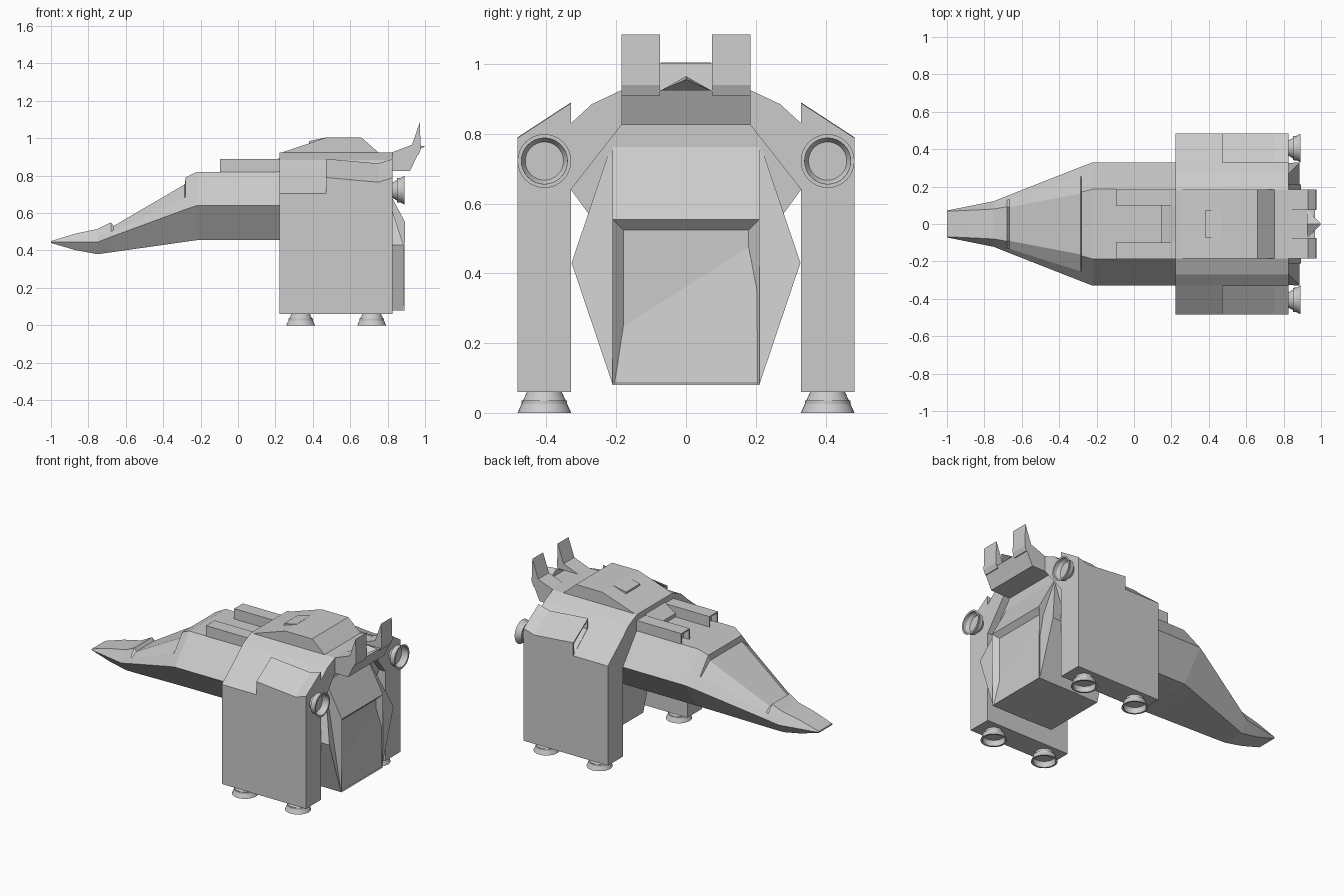
import bpy, bmesh
from math import pi
from mathutils import Matrix, Vector

if "Cube" in bpy.data.objects:
    bpy.data.objects.remove(bpy.data.objects["Cube"])


def finish(name, bm):
    bmesh.ops.recalc_face_normals(bm, faces=bm.faces[:])
    me = bpy.data.meshes.new(name)
    bm.to_mesh(me)
    bm.free()
    ob = bpy.data.objects.new(name, me)
    bpy.context.collection.objects.link(ob)
    return ob


def inset(bm, test, thickness, depth):
    """Sink a panel into every face whose centre and normal pass the test."""
    bmesh.ops.recalc_face_normals(bm, faces=bm.faces[:])
    faces = [f for f in bm.faces if test(f.calc_center_median(), f.normal)]
    bmesh.ops.inset_individual(bm, faces=faces, thickness=thickness, depth=0)
    bmesh.ops.inset_individual(bm, faces=faces, thickness=0.001, depth=-depth)


def loft(sections):
    """Skin closed rings of 3D points, capping both ends."""
    bm = bmesh.new()
    rings = [[bm.verts.new(p) for p in s] for s in sections]
    n = len(rings[0])
    for a, b in zip(rings, rings[1:]):
        for i in range(n):
            j = (i + 1) % n
            bm.faces.new((a[i], a[j], b[j], b[i]))
    bm.faces.new(rings[0])
    bm.faces.new(rings[-1])
    return bm


def side_profile(name, pts, y0, y1):
    """Extrude an x-z outline across y."""
    return finish(name, loft([[(x, y, z) for x, z in pts] for y in (y0, y1)]))


def mirrored(half):
    return half + [(-y, z) for y, z in reversed(half)]


def cone(name, loc, r_in, r_out, length, direction):
    """Hollow nozzle opening toward the given direction."""
    bm = bmesh.new()
    bmesh.ops.create_cone(bm, cap_ends=True, segments=32, radius1=r_in,
                          radius2=r_out, depth=length)
    inset(bm, lambda c, n: n.z > 0.9, 0.011, length * 0.6)
    rot = Vector((0, 0, 1)).rotation_difference(Vector(direction)).to_matrix().to_4x4()
    bmesh.ops.transform(bm, matrix=Matrix.Translation(loc) @ rot, verts=bm.verts[:])
    ob = finish(name, bm)
    bpy.context.view_layer.objects.active = ob
    ob.select_set(True)
    bpy.ops.object.shade_smooth_by_angle(angle=pi / 6)
    ob.select_set(False)


# Fuselage: x, top z/half width, edge z/half width, bottom z/half width, canopy drop
stations = [
    (-1.0, .450, .068, .445, .072, .440, .066, 0),
    (-.87, .490, .074, .445, .098, .402, .068, 0),
    (-.75, .515, .080, .445, .122, .380, .072, 0),
    (-.68, .550, .092, .472, .150, .390, .090, 0),
    (-.665, .556, .095, .478, .156, .392, .093, .025),
    (-.285, .788, .170, .618, .305, .446, .180, .035),
    (-.28, .790, .171, .620, .307, .447, .182, 0),
    (-.22, .820, .187, .640, .330, .455, .195, 0),
    (.78, .825, .187, .640, .330, .455, .195, 0)]
rings = []
for x, zt, ht, ze, he, zb, hb, drop in stations:
    k = 0.62
    half = [(hb, zb), (he, ze), (ht + k * (he - ht), zt + k * (ze - zt)), (ht - drop * .2, zt - drop)]
    rings.append([(x, y, z) for y, z in mirrored(half)])
finish("fuselage", loft(rings))

# Shoulder arch with the two leg pods
arch = mirrored([(.185, .825), (.33, .64), (.33, .06), (.483, .06), (.483, .705),
                 (.33, .83), (.27, .885), (.185, .925)])
finish("shoulder_arch_legs", loft([[(x, y, z) for y, z in arch] for x in (.222, .825)]))

for s, side in ((1, "left"), (-1, "right")):
    # Raised shoulder intake
    bm = loft([[(x, s * .33, .82), (x, s * .483, .70), (x, s * .483, z), (x, s * .33, z + .1)]
               for x, z in ((.47, .79), (.75, .765), (.825, .788))])
    inset(bm, lambda c, n: n.x < -.9, .012, .05)
    finish(side + "_shoulder_intake", bm)

    # Lift nozzles under the leg and thruster behind it
    for x, tag in ((.335, "front"), (.715, "rear")):
        cone(f"{side}_{tag}_lift_nozzle", (x, s * .406, .03), .05, .077, .06, (0, 0, -1))
    cone(side + "_rear_thruster", (.857, s * .406, .722), .04, .077, .066, (1, 0, 0))

    # Hollow-nosed dorsal rail
    bm = loft([[(x, s * .1, .80), (x, s * .188, .80), (x, s * .188, .888), (x, s * .1, .888)]
               for x in (-.097, .23)])
    inset(bm, lambda c, n: n.x < -.9, .012, .04)
    finish(side + "_dorsal_rail", bm)

    # Upswept tail fin
    side_profile(side + "_tail_fin", [(.825, .90), (.825, .925), (.93, .965), (.972, 1.085),
                                      (.977, .94), (.965, .91)], s * .075, s * .185)

# Dorsal details
side_profile("dorsal_hump", [(.222, .92), (.47, 1.003), (.66, 1.003), (.75, .925), (.75, .91), (.222, .91)],
             -.185, .185)
side_profile("dorsal_vent", [(.38, .95), (.38, .985), (.47, 1.004), (.47, .95)], -.072, .072)
side_profile("dorsal_spine", [(.145, .81), (.145, .845), (.23, .90), (.23, .81)], -.1, .1)

# Tail block with pointed centre
side_profile("tail_block", [(.82, .825), (.92, .825), (.967, .925), (.82, .925)], -.185, .185)
finish("tail_point", loft([[(.925, -.08, .92), (.925, .08, .92), (.925, 0, .965)],
                           [(.998, -.002, .955), (.998, .002, .955), (.998, 0, .958)]]))

# Cargo pod: hexagonal shell plus box with recessed rear door
hexa = mirrored([(.21, .08), (.328, .43), (.21, .78)])
finish("cargo_pod", loft([[(.45, y * .98, z) for y, z in hexa],
                          [(.885 if z < .5 else .77, y, z) for y, z in hexa]]))
door = [(.60, .08), (.89, .08), (.892, .555), (.77, .78), (.60, .78)]
bm = loft([[(x, y, z) for x, z in door] for y in (-.21, .21)])
bmesh.ops.recalc_face_normals(bm, faces=bm.faces[:])
panel = [f for f in bm.faces if f.normal.x > .95]
bmesh.ops.inset_individual(bm, faces=panel, thickness=.043, depth=-.03)
finish("cargo_door", bm)
